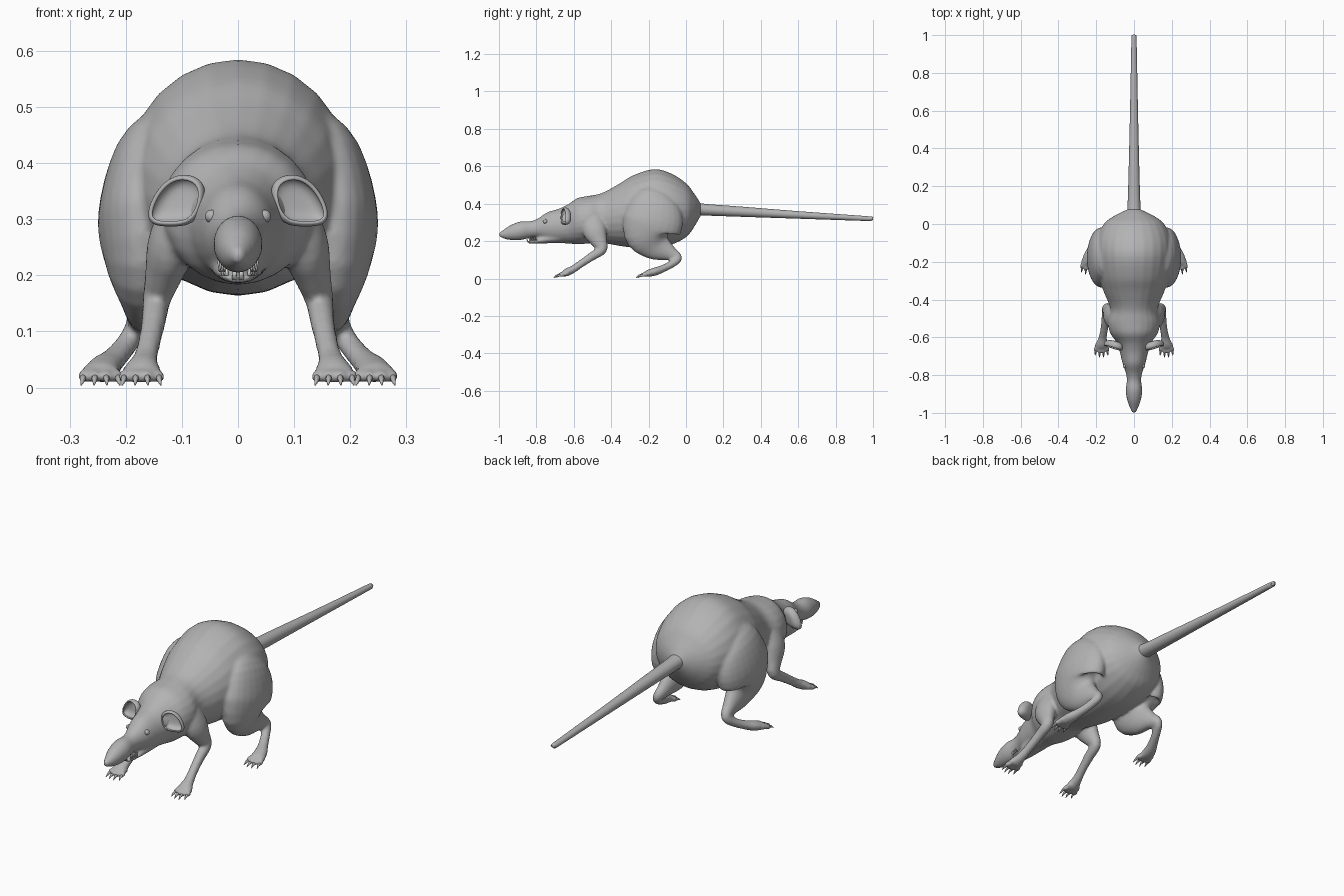
import bpy, bmesh, math
from mathutils import Vector

cube = bpy.data.objects.get("Cube")
if cube:
    bpy.data.objects.remove(cube, do_unlink=True)


def make_material(name, colour):
    mat = bpy.data.materials.new(name)
    mat.use_nodes = True
    mat.diffuse_color = colour
    mat.node_tree.nodes["Principled BSDF"].inputs["Base Color"].default_value = colour
    return mat


fur = make_material("grey fur", (0.45, 0.45, 0.45, 1))
ivory = make_material("ivory tooth", (0.85, 0.85, 0.83, 1))


def finish(bm, name, mat):
    bmesh.ops.recalc_face_normals(bm, faces=bm.faces)
    mesh = bpy.data.meshes.new(name)
    for face in bm.faces:
        face.smooth = True
    bm.to_mesh(mesh)
    bm.free()
    mesh.materials.append(mat)
    obj = bpy.data.objects.new(name, mesh)
    bpy.context.collection.objects.link(obj)
    return obj


def spline(keys, steps):
    """Catmull-Rom through tuples of numbers."""
    pts = [keys[0]] + list(keys) + [keys[-1]]
    out = []
    for i in range(1, len(pts) - 2):
        for k in range(steps):
            t = k / steps
            out.append([0.5 * (2 * b + (c - a) * t + (2*a - 5*b + 4*c - d) * t * t
                               + (3*b - a - 3*c + d) * t ** 3)
                        for a, b, c, d in zip(*pts[i - 1:i + 3])])
    return out + [list(keys[-1])]


def loft(bm, keys, side=1, steps=4, sides=24, upright=False):
    """Tube through (x, y, z, half width, half depth) sections."""
    secs = spline(keys, steps)
    mids = [Vector((s[0] * side, s[1], s[2])) for s in secs]
    rings = []
    for i, s in enumerate(secs):
        tangent = mids[min(i + 1, len(mids) - 1)] - mids[max(i - 1, 0)]
        tangent = Vector((0, -1, 0)) if upright else tangent.normalized()
        across = Vector((1, 0, 0))
        across = (across - tangent * across.dot(tangent)).normalized()
        up = tangent.cross(across)
        rings.append([bm.verts.new(mids[i]
                      + across * max(s[3], 0.001) * math.cos(2 * math.pi * k / sides)
                      + up * max(s[4], 0.001) * math.sin(2 * math.pi * k / sides))
                      for k in range(sides)])
    for a, b in zip(rings, rings[1:]):
        for k in range(sides):
            n = (k + 1) % sides
            bm.faces.new((a[k], a[n], b[n], b[k]))
    bm.faces.new(rings[0])
    bm.faces.new(rings[-1])


# Torso, neck, head and snout: y, top, bottom, half width
profile = [
    (.085, .39, .35, .02), (.07, .415, .32, .05), (.04, .46, .27, .11),
    (0, .51, .22, .16), (-.08, .562, .18, .195), (-.17, .585, .165, .2),
    (-.28, .553, .165, .185), (-.36, .505, .175, .16), (-.45, .457, .19, .125),
    (-.52, .442, .187, .138), (-.58, .43, .183, .125), (-.63, .397, .187, .09),
    (-.68, .373, .19, .075), (-.74, .355, .2, .06), (-.79, .322, .22, .043),
    (-.83, .307, .218, .038), (-.88, .306, .206, .044), (-.93, .29, .205, .037),
    (-.97, .265, .212, .023), (-1, .245, .225, .009)]
body = bmesh.new()
loft(body, [(0, y, (t + b) / 2, w, (t - b) / 2) for y, t, b, w in profile], upright=True)

# Lower jaw
loft(body, [(0, -.66, .225, .055, .035), (0, -.74, .21, .045, .022),
            (0, -.81, .198, .032, .012), (0, -.845, .195, .02, .008)])

hind_leg = [
    (.12, -.14, .47, .035, .06), (.16, -.16, .41, .06, .125), (.172, -.175, .31, .077, .16),
    (.17, -.19, .235, .07, .14), (.165, -.155, .175, .048, .085),
    (.17, -.085, .135, .03, .042), (.18, -.045, .108, .021, .025),
    (.2, -.08, .075, .02, .02), (.222, -.13, .05, .023, .02),
    (.238, -.17, .036, .03, .022), (.245, -.21, .026, .034, .018)]
front_leg = [
    (.08, -.5, .34, .045, .06), (.115, -.49, .26, .045, .065), (.133, -.465, .2, .033, .045),
    (.145, -.45, .155, .025, .028), (.15, -.5, .12, .022, .023),
    (.158, -.56, .08, .02, .02), (.165, -.6, .052, .022, .02),
    (.17, -.635, .034, .031, .021), (.172, -.65, .026, .033, .018)]

# Legs, toes and claws on both sides
claws = bmesh.new()
for side in (-1, 1):
    for leg in (hind_leg, front_leg):
        loft(body, leg, side)
        px, py = leg[-1][0], leg[-1][1]
        for i in range(4):
            spread = i - 1.5
            reach = -.035 if i in (1, 2) else -.025
            x0, x1 = px + spread * .016, px + spread * .021
            tip = py + reach
            loft(body, [(x0, py + .02, .028, .011, .012), (x0, py, .025, .012, .013),
                        (x1, tip + .01, .019, .011, .012), (x1, tip, .016, .007, .008)],
                 side, 3, 12)
            loft(claws, [(x1, tip + .012, .017, .006, .007), (x1, tip - .006, .015, .005, .006),
                         (x1 + spread * .002, tip - .022, .004, .001, .001)], side, 3, 8)

# Fuse the body masses into one soft skin
skin = finish(body, "body", fur)
remesh = skin.modifiers.new("fuse", "REMESH")
remesh.mode = "VOXEL"
remesh.voxel_size = 0.007
remesh.use_smooth_shade = True
relax = skin.modifiers.new("relax", "SMOOTH")
relax.factor = 0.5
relax.iterations = 5
finish(claws, "claws", fur)

# Tail
tail = bmesh.new()
loft(tail, [(0, .04, .375, .04, .035), (0, .1, .368, .034, .031), (0, .3, .357, .028, .027),
            (0, .6, .34, .021, .02), (0, .96, .321, .014, .013), (0, .99, .319, .011, .011),
            (0, 1, .318, .004, .004)])
finish(tail, "tail", fur)

# Cupped ear, mirrored
outline = [(-.05, .025), (-.03, .042), (0, .045), (.028, .028), (.047, 0),
           (.056, -.028), (.046, -.042), (.015, -.043), (-.02, -.042), (-.042, -.02)]
ear = bmesh.new()
centre = Vector((.106, -.645, .333))
outward, upward, back = Vector((.95, .3, 0)), Vector((0, .1, 1)), Vector((-.3, .95, 0))
rings = []
for scale, depth in ((.88, -.012), (1, -.006), (1, .006), (.75, .018), (.4, .022)):
    rings.append([ear.verts.new(centre + outward * u * scale + upward * v * scale + back * depth)
                  for u, v in outline])
for a, b in zip(rings, rings[1:]):
    for k in range(len(outline)):
        n = (k + 1) % len(outline)
        ear.faces.new((a[k], a[n], b[n], b[k]))
ear.faces.new(rings[-1])
ears = finish(ear, "ears", fur)
ears.modifiers.new("pair", "MIRROR")
shell = ears.modifiers.new("thickness", "SOLIDIFY")
shell.thickness = 0.008
shell.offset = 0
ears.modifiers.new("soften", "SUBSURF").levels = 2
ears.modifiers["soften"].render_levels = 2

# Eyes with lids, and teeth in the open mouth
eyes = bmesh.new()
teeth = bmesh.new()
for side in (-1, 1):
    made = bmesh.ops.create_uvsphere(eyes, u_segments=16, v_segments=10, radius=.012)
    bmesh.ops.translate(eyes, verts=made["verts"], vec=(side * .047, -.752, .305))
    for i in range(4):
        y, x = -.805 - i * .011, .033 - i * .003
        loft(teeth, [(x, y, .226, .004, .004), (x, y, .206, .001, .001)], side, 2, 8)
        loft(teeth, [(x - .004, y + .005, .2, .004, .004),
                     (x - .004, y + .005, .217, .001, .001)], side, 2, 8)
    loft(teeth, [(.006, -.843, .193, .005, .004), (.006, -.852, .212, .003, .002)], side, 2, 8)
finish(eyes, "eyes", fur)
finish(teeth, "teeth", ivory)
